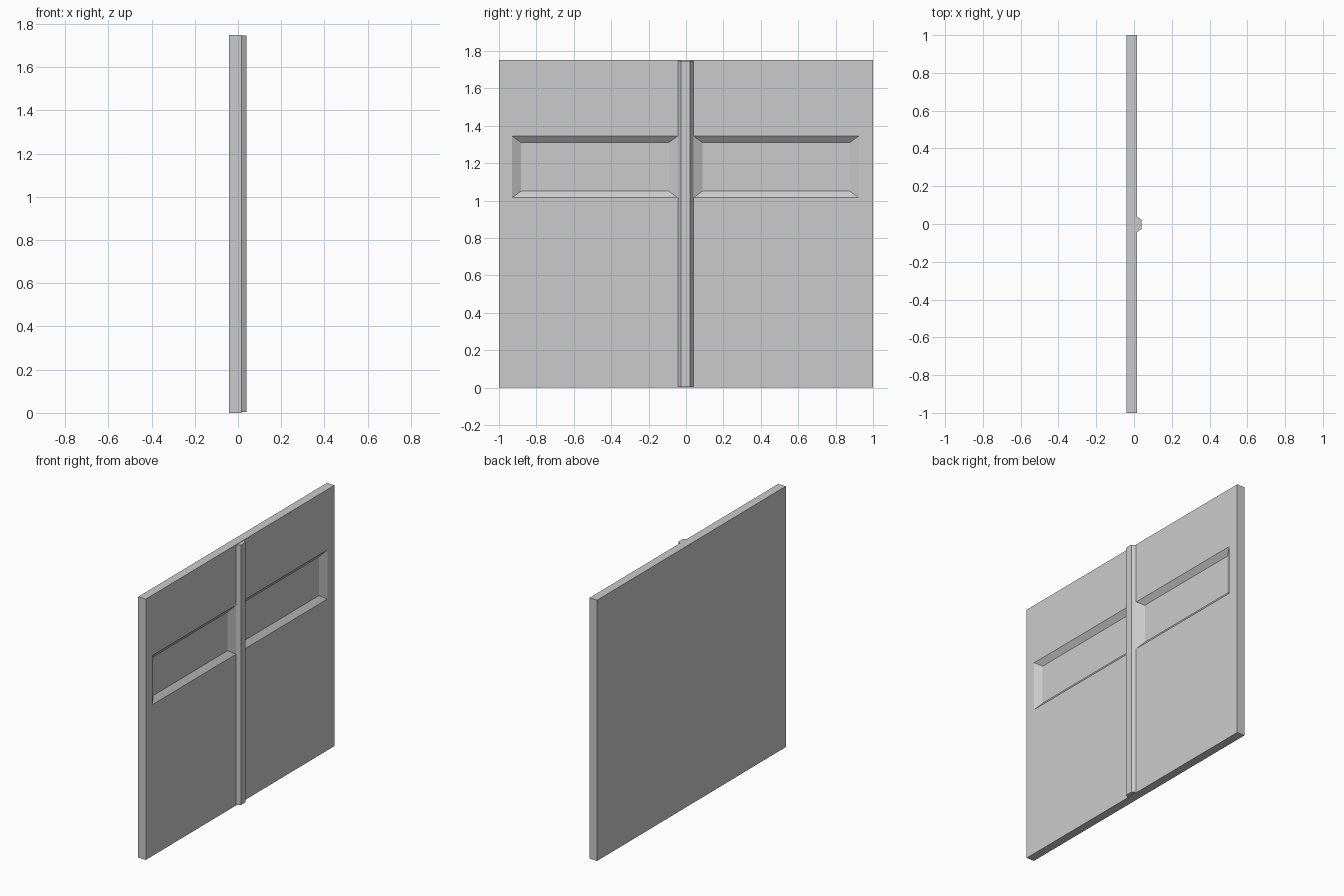
import bpy
import bmesh
from mathutils import Vector

old = bpy.data.objects.get("Cube")
if old:
    bpy.data.objects.remove(old, do_unlink=True)

HEIGHT, BACK, FRONT, RIB = 1.75, -0.041, 0.016, 0.04
WINDOW_Z = (1.015, 1.345)
WINDOWS_Y = ((-0.93, -0.044), (0.04, 0.924))
DEPTH, SLOPE_Y, SLOPE_Z = 0.028, 0.048, 0.035

grey = bpy.data.materials.new("plain_grey")
grey.use_nodes = True
colour = (0.6, 0.6, 0.6, 1)
grey.diffuse_color = colour
grey.node_tree.nodes["Principled BSDF"].inputs["Base Color"].default_value = colour


def finish(bm, name):
    bmesh.ops.recalc_face_normals(bm, faces=bm.faces)
    mesh = bpy.data.meshes.new(name)
    bm.to_mesh(mesh)
    bm.free()
    mesh.materials.append(grey)
    obj = bpy.data.objects.new(name, mesh)
    bpy.context.collection.objects.link(obj)
    return obj


def cut(bm, point, normal):
    geom = bm.verts[:] + bm.edges[:] + bm.faces[:]
    bmesh.ops.bisect_plane(bm, geom=geom, plane_co=point, plane_no=normal)


# Wall panel, scored along the edges of the two recesses
bm = bmesh.new()
bmesh.ops.create_cube(bm, size=1)
bmesh.ops.scale(bm, vec=(FRONT - BACK, 2, HEIGHT), verts=bm.verts)
bmesh.ops.translate(bm, vec=((FRONT + BACK) / 2, 0, HEIGHT / 2), verts=bm.verts)
for y in WINDOWS_Y[0] + WINDOWS_Y[1]:
    cut(bm, (0, y, 0), (0, 1, 0))
for z in WINDOW_Z:
    cut(bm, (0, 0, z), (0, 0, 1))

# Sunken recesses with sloping sides
for y0, y1 in WINDOWS_Y:
    middle = Vector((FRONT, (y0 + y1) / 2, sum(WINDOW_Z) / 2))
    face = min(bm.faces, key=lambda f: (f.calc_center_median() - middle).length)
    floor = bmesh.ops.inset_individual(bm, faces=[face], thickness=0.01)
    for v in face.verts:
        side_y = 1 if v.co.y > middle.y else -1
        side_z = 1 if v.co.z > middle.z else -1
        v.co = (FRONT - DEPTH,
                middle.y + side_y * ((y1 - y0) / 2 - SLOPE_Y),
                middle.z + side_z * ((WINDOW_Z[1] - WINDOW_Z[0]) / 2 - SLOPE_Z))
finish(bm, "wall_panel")

# Upright rib with chamfered sides between the recesses
bm = bmesh.new()
profile = [(FRONT, -0.043), (RIB, -0.026), (RIB, 0.022), (FRONT, 0.039)]
base = bm.faces.new([bm.verts.new((x, y, 0.003)) for x, y in profile])
top = bmesh.ops.extrude_face_region(bm, geom=[base])["geom"]
bmesh.ops.translate(bm, vec=(0, 0, HEIGHT - 0.006),
                    verts=[v for v in top if isinstance(v, bmesh.types.BMVert)])
if not base.is_valid or len(bm.faces) < 6:
    bmesh.ops.holes_fill(bm, edges=bm.edges)
finish(bm, "centre_rib")
